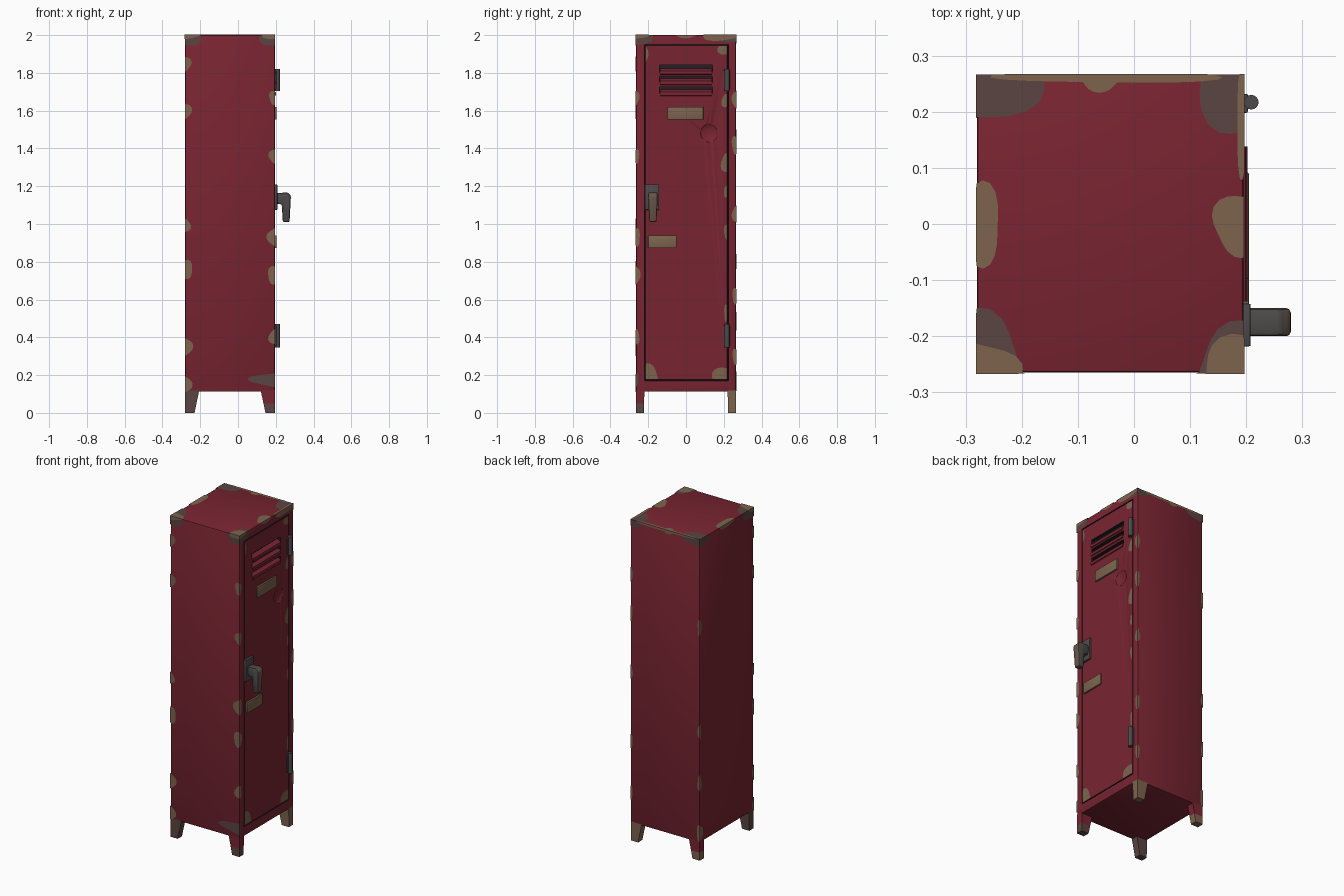
import bpy, bmesh, math, random
from mathutils import Vector

if "Cube" in bpy.data.objects:
    bpy.data.objects.remove(bpy.data.objects["Cube"])

random.seed(4)
X0, X1, Y, Z0, Z1 = -0.28, 0.195, 0.265, 0.112, 2.0


def mat(name, col):
    m = bpy.data.materials.new(name)
    m.diffuse_color = (*col, 1)
    m.use_nodes = True
    m.node_tree.nodes["Principled BSDF"].inputs["Base Color"].default_value = m.diffuse_color
    return m


RED = mat("red paint", (0.190, 0.018, 0.031))
TAN = mat("bare tan primer", (0.205, 0.127, 0.076))
DARK = mat("dark worn metal", (0.100, 0.058, 0.053))
STEEL = mat("grey steel", (0.075, 0.067, 0.068))
WORN = mat("brown worn steel", (0.140, 0.090, 0.065))
GAP = mat("dark gap", (0.015, 0.014, 0.020))


def finish(name, bm, *mats):
    me = bpy.data.meshes.new(name)
    bmesh.ops.recalc_face_normals(bm, faces=bm.faces)
    bm.to_mesh(me)
    bm.free()
    ob = bpy.data.objects.new(name, me)
    bpy.context.collection.objects.link(ob)
    for m in mats:
        me.materials.append(m)
    return ob


def add_box(bm, lo, hi):
    r = bmesh.ops.create_cube(bm, size=1)
    for v in r["verts"]:
        v.co = Vector([l + (c + 0.5) * (h - l) for l, h, c in zip(lo, hi, v.co)])
    return r["verts"]


def bevel(bm, w, seg=2):
    bmesh.ops.bevel(bm, geom=bm.edges[:], offset=w, segments=seg, profile=0.5, affect='EDGES')


def box(name, lo, hi, m, w=0.003):
    bm = bmesh.new()
    add_box(bm, lo, hi)
    bevel(bm, w)
    return finish(name, bm, m)


def prism(name, pts, y0, y1, m, w=0):
    """Extrude an (x, z) profile along y."""
    bm = bmesh.new()
    f = bm.faces.new([bm.verts.new((x, y0, z)) for x, z in pts])
    r = bmesh.ops.extrude_face_region(bm, geom=[f])
    bmesh.ops.translate(bm, vec=(0, y1 - y0, 0),
                        verts=[g for g in r["geom"] if isinstance(g, bmesh.types.BMVert)])
    if w:
        bevel(bm, w)
    return finish(name, bm, m)


# cabinet with a door outlined by a groove on the +x face
bm = bmesh.new()
add_box(bm, (X0, -Y, Z0), (X1, Y, Z1))
bevel(bm, 0.006)
door = max((f for f in bm.faces if f.calc_center_median().x > X1 - 1e-4), key=lambda f: f.calc_area())
bmesh.ops.inset_individual(bm, faces=[door], thickness=0.04)
for v in door.verts:
    v.co.y = 0.224 if v.co.y > 0 else -0.221
    v.co.z = 1.95 if v.co.z > 1 else 0.17
for t, d in ((0.0005, -0.014), (0.006, 0), (0.0015, 0.014)):
    r = bmesh.ops.inset_individual(bm, faces=[door], thickness=t, depth=d)
    for f in r["faces"]:
        f.material_index = 1
cabinet = finish("cabinet", bm, RED, GAP)

# cutter for the vent slots and the door dent
SLOTS = ((1.802, 1.842), (1.748, 1.782), (1.690, 1.724))
bm = bmesh.new()
for a, b in SLOTS:
    add_box(bm, (X1 - 0.022, -0.14, a), (X1 + 0.02, 0.14, b))
for f in bm.faces:
    f.material_index = 1
r = bmesh.ops.create_uvsphere(bm, u_segments=28, v_segments=16, radius=1)
for v in r["verts"]:
    c = v.co
    v.co = Vector((X1 + 0.008 + c.x * 0.020, 0.122 + c.y * 0.05, 1.482 + c.z * 0.052))
    for f in v.link_faces:
        f.smooth = True
cutter = finish("vent_cutter", bm, RED, GAP)
cutter.hide_render = True
cutter.display_type = 'WIRE'
mod = cabinet.modifiers.new("vents", 'BOOLEAN')
mod.object, mod.operation, mod.solver = cutter, 'DIFFERENCE', 'EXACT'

# sloping louvre slats, one per slot
for i, (a, b) in enumerate(SLOTS):
    prism(f"vent_slat_{i + 1}", [(X1 - 0.021, a + 0.022), (X1 + 0.004, a + 0.009), (X1 + 0.007, a),
                                 (X1 + 0.005, a - 0.009), (X1 - 0.002, a - 0.013), (X1 - 0.021, a + 0.014)],
          -0.138, 0.138, RED)

# tapered feet: outer corner flush with cabinet, worn towards the bottom
for sx in (-1, 1):
    for sy in (-1, 1):
        bm = bmesh.new()
        ox, oy = (X1 if sx > 0 else X0), sy * Y
        rings = []
        for z, w, d in ((0, 0.050, 0.042), (0.05, 0.060, 0.043), (0.12, 0.075, 0.045)):
            rings.append([bm.verts.new((ox - sx * w * a, oy - sy * d * b, z))
                          for a, b in ((0, 0), (1, 0), (1, 1), (0, 1))])
        for k in (0, 1):
            for j in range(4):
                f = bm.faces.new((rings[k][j], rings[k][(j + 1) % 4],
                                  rings[k + 1][(j + 1) % 4], rings[k + 1][j]))
                f.material_index = 1 - k
        bm.faces.new(rings[0]).material_index = 1
        bm.faces.new(rings[2])
        upper, lower = {(-1, -1): (DARK, DARK), (1, -1): (RED, DARK),
                        (1, 1): (TAN, TAN), (-1, 1): (RED, TAN)}[(sx, sy)]
        finish(f"foot_{'front' if sy < 0 else 'back'}_{'right' if sx > 0 else 'left'}", bm, upper, lower)

# name plates
box("upper_label_plate", (X1 - 0.004, -0.098, 1.552), (X1 + 0.010, 0.092, 1.620), TAN)
box("lower_label_plate", (X1 - 0.004, -0.200, 0.872), (X1 + 0.010, -0.050, 0.940), TAN)

# latch plate and drop handle
box("latch_plate", (X1 - 0.004, -0.218, 1.075), (X1 + 0.013, -0.142, 1.210), STEEL)
handle = prism("latch_handle", [(0.200, 1.105), (0.200, 1.162), (0.262, 1.168), (0.280, 1.150),
                                (0.273, 1.010), (0.237, 1.010), (0.232, 1.105)], -0.200, -0.150, STEEL, 0.008)
handle.data.materials.append(WORN)
for v in handle.data.vertices:
    k = max(0, (1.14 - v.co.z) / 0.13) * 0.25
    v.co.y += (-0.175 - v.co.y) * k
for p in handle.data.polygons:
    p.material_index = int(p.normal.x > 0.6)

# hinges: leaf plus knuckle barrel
for nm, z0, z1 in (("lower", 0.345, 0.470), ("upper", 1.705, 1.820)):
    box(nm + "_hinge_leaf", (X1 - 0.004, 0.198, z0 + 0.008), (X1 + 0.008, 0.232, z1 - 0.008), STEEL)
    bm = bmesh.new()
    bmesh.ops.create_cone(bm, cap_ends=True, segments=16, radius1=0.013, radius2=0.013, depth=z1 - z0)
    bmesh.ops.translate(bm, verts=bm.verts, vec=(X1 + 0.014, 0.217, (z0 + z1) / 2))
    finish(nm + "_hinge_barrel", bm, STEEL)

# paint chips: thin patches wrapping the cabinet edges and corners
OFF = 0.0012
LO, HI = Vector((X0, -Y, Z0)), Vector((X1, Y, Z1))
chips = {TAN: bmesh.new(), DARK: bmesh.new()}


def chip(m, c, r, lo=LO, hi=HI, axes=(0, 1, 2), off=OFF):
    bm = chips[m]
    ph = random.uniform(0, 6)
    for ax in axes:
        side = 1 if abs(c[ax] - HI[ax]) < 1e-4 else -1 if abs(c[ax] - LO[ax]) < 1e-4 else 0
        if not side or (ax == 2 and side < 0):
            continue
        i, j = [k for k in range(3) if k != ax]
        vs = []
        for k in range(24):
            t = math.tau * k / 24
            s = 1 + 0.12 * math.sin(3 * t + ph)
            p = Vector(c)
            p[ax] += side * off
            for q, w in ((i, math.cos(t)), (j, math.sin(t))):
                p[q] = min(max(c[q] + r[q] * s * w, lo[q] - off), hi[q] + off)
            if not vs or (p - vs[-1]).length > 1e-5:
                vs.append(p)
        if (vs[0] - vs[-1]).length < 1e-5:
            vs.pop()
        bm.faces.new([bm.verts.new(p) for p in vs])


# vertical edges: heights of chips
EDGES = (((X0, -Y), (1.85, 1.60, 0.99, 0.76, 0.35, 0.15)), ((X1, -Y), (1.67, 1.36, 0.93, 0.73, 0.40)),
         ((X1, Y), (1.66, 1.42, 1.05, 0.62, 0.30)), ((X0, Y), (1.45, 0.80, 0.48)))
for (x, y), zs in EDGES:
    for n, z in enumerate(zs):
        k = random.uniform(0.75, 1.1)
        ry = 0.022 if x > 0 else 0.015
        chip(TAN, (x, y, z), (0.038 * k if y < 0 else 0.014, ry * k, 0.046 * k))
# lower corner wear
chip(DARK, (X1, -Y, 0.175), (0.13, 0.015, 0.035))
chip(TAN, (X0, Y, 0.17), (0.02, 0.03, 0.05))
# top corners: dark outer ring with tan, and mid-edge chips
chip(DARK, (X0, Y, Z1), (0.115, 0.085, 0.05))
chip(DARK, (X1, Y, Z1), (0.080, 0.110, 0.04))
chip(DARK, (X0, -Y, Z1), (0.085, 0.105, 0.06))
chip(DARK, (X1, -Y, Z1), (0.085, 0.085, 0.06))
chip(TAN, (X0, -Y, Z1), (0.075, 0.055, 0.02), off=0.0020)
chip(TAN, (X1, -Y, Z1), (0.075, 0.065, 0.02), off=0.0020)
chip(TAN, (X0, 0, Z1), (0.042, 0.075, 0.02))
chip(TAN, (X1, 0, Z1), (0.055, 0.055, 0.015))
chip(TAN, (-0.06, Y, Z1), (0.04, 0.028, 0.02))
chip(TAN, (-0.04, Y, Z1), (0.20, 0.014, 0.012), off=0.0020)
chip(TAN, (X1, 0.18, Z1), (0.012, 0.10, 0.03), off=0.0020)
# chips along the door edge
DLO, DHI = Vector((X0, -0.212, 0.180)), Vector((X1, 0.215, 1.940))
for y, z, ry, rz in ((0.215, 1.32, 0.03, 0.05), (0.215, 1.65, 0.028, 0.035), (0.215, 1.17, 0.016, 0.03),
                     (0.215, 0.96, 0.014, 0.04), (0.215, 0.53, 0.014, 0.045), (0.215, 1.935, 0.05, 0.04),
                     (0.215, 0.18, 0.085, 0.06), (-0.212, 0.18, 0.07, 0.075), (-0.212, 1.90, 0.012, 0.04)):
    chip(TAN, (X1, y, z), (0, ry, rz), DLO, DHI, (0,))

for m, nm in ((TAN, "tan_paint_chips"), (DARK, "dark_paint_chips")):
    bm = chips[m]
    bmesh.ops.recalc_face_normals(bm, faces=bm.faces)
    for f in bm.faces:   # each patch must face away from the cabinet centre
        if f.normal.dot(f.calc_center_median() - (LO + HI) / 2) < 0:
            f.normal_flip()
    me = bpy.data.meshes.new(nm)
    bm.to_mesh(me)
    bm.free()
    me.materials.append(m)
    bpy.context.collection.objects.link(bpy.data.objects.new(nm, me))

# smooth rounded parts, keep creases sharp
for ob in bpy.data.objects:
    if any(k in ob.name for k in ("cabinet", "handle", "barrel", "plate", "slat")):
        bpy.ops.object.select_all(action='DESELECT')
        ob.select_set(True)
        bpy.context.view_layer.objects.active = ob
        bpy.ops.object.shade_smooth_by_angle(angle=math.radians(35))
